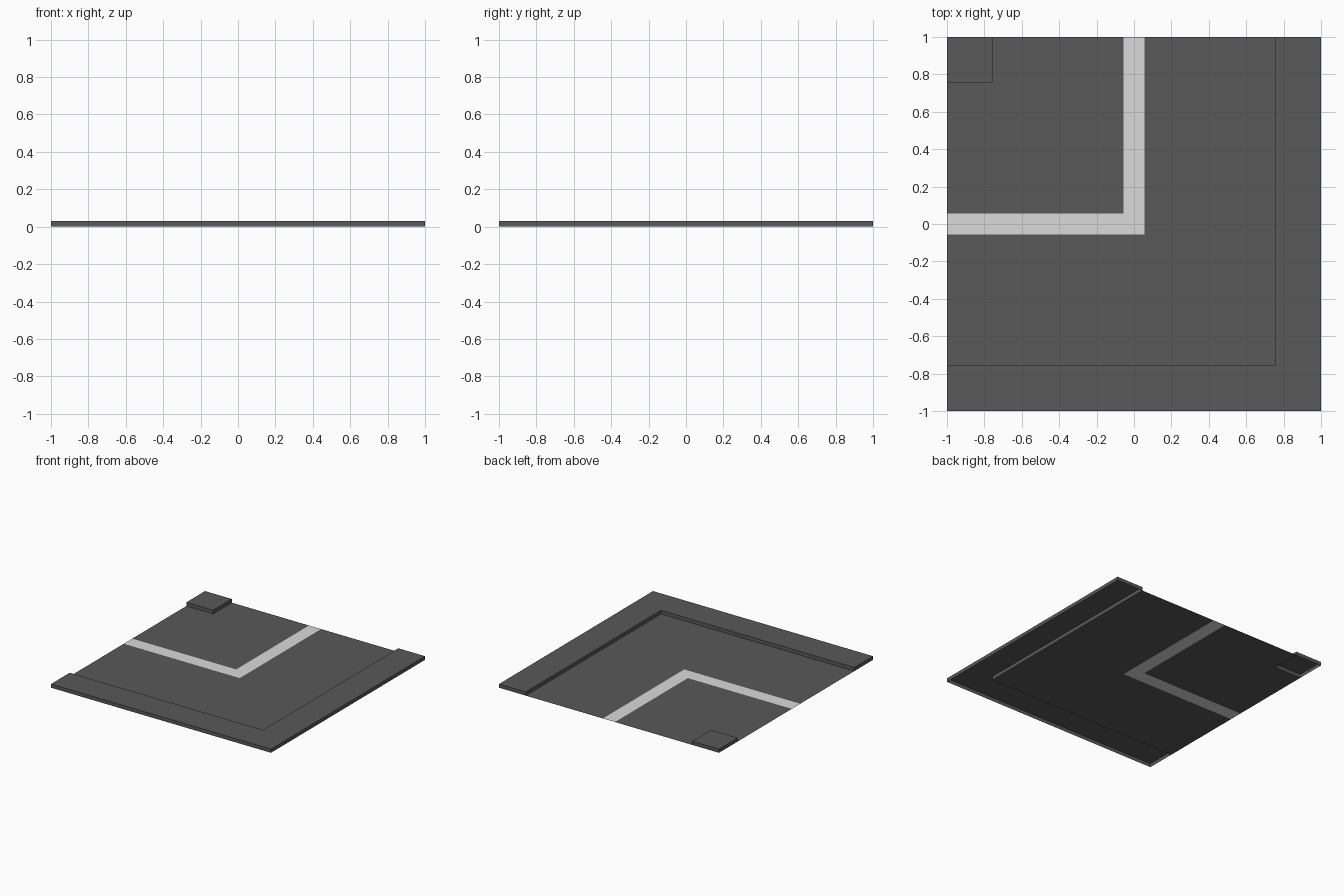
import bpy, bmesh

if "Cube" in bpy.data.objects:
    bpy.data.objects.remove(bpy.data.objects["Cube"])

KERB = 0.757      # inner edge of the pavement
LINE = 0.055      # half width of the painted line
HEIGHT = 0.03     # pavement height


def material(name, value):
    m = bpy.data.materials.new(name)
    m.diffuse_color = (value, value, value, 1)
    m.use_nodes = True
    m.node_tree.nodes["Principled BSDF"].inputs["Base Color"].default_value = m.diffuse_color
    return m


asphalt = material("dark grey", 0.1)
paint = material("light grey", 0.7)


def finish(name, bm, mats):
    me = bpy.data.meshes.new(name)
    bm.to_mesh(me)
    bm.free()
    for m in mats:
        me.materials.append(m)
    ob = bpy.data.objects.new(name, me)
    bpy.context.collection.objects.link(ob)
    return ob


def flat(name, outlines, mats):
    """Flat faces at z = 0; each outline uses its matching material."""
    bm = bmesh.new()
    for i, pts in enumerate(outlines):
        f = bm.faces.new([bm.verts.new((x, y, 0)) for x, y in pts])
        f.material_index = i % 2
    bmesh.ops.remove_doubles(bm, verts=bm.verts, dist=1e-5)
    return finish(name, bm, mats)


def raised(name, pts):
    """Top face with side walls, open underneath."""
    bm = bmesh.new()
    low = [bm.verts.new((x, y, 0)) for x, y in pts]
    high = [bm.verts.new((x, y, HEIGHT)) for x, y in pts]
    bm.faces.new(high)
    n = len(pts)
    for i in range(n):
        j = (i + 1) % n
        bm.faces.new((low[i], low[j], high[j], high[i]))
    return finish(name, bm, [asphalt])


def band(outer, inner):
    """L-shaped band turning around the back left corner."""
    return [(-1, -outer), (outer, -outer), (outer, 1),
            (inner, 1), (inner, -inner), (-1, -inner)]


# Road surface with the centre line cut into it
inner_road = [(-1, LINE), (-LINE, LINE), (-LINE, 1), (-KERB, 1),
              (-KERB, KERB), (-1, KERB)]
flat("road", [band(KERB, LINE), band(LINE, -LINE), inner_road],
     [asphalt, paint])

# Pavements: long outer corner and small inner corner
raised("outer_pavement", band(1, KERB))
raised("inner_pavement", [(-1, KERB), (-KERB, KERB), (-KERB, 1), (-1, 1)])
